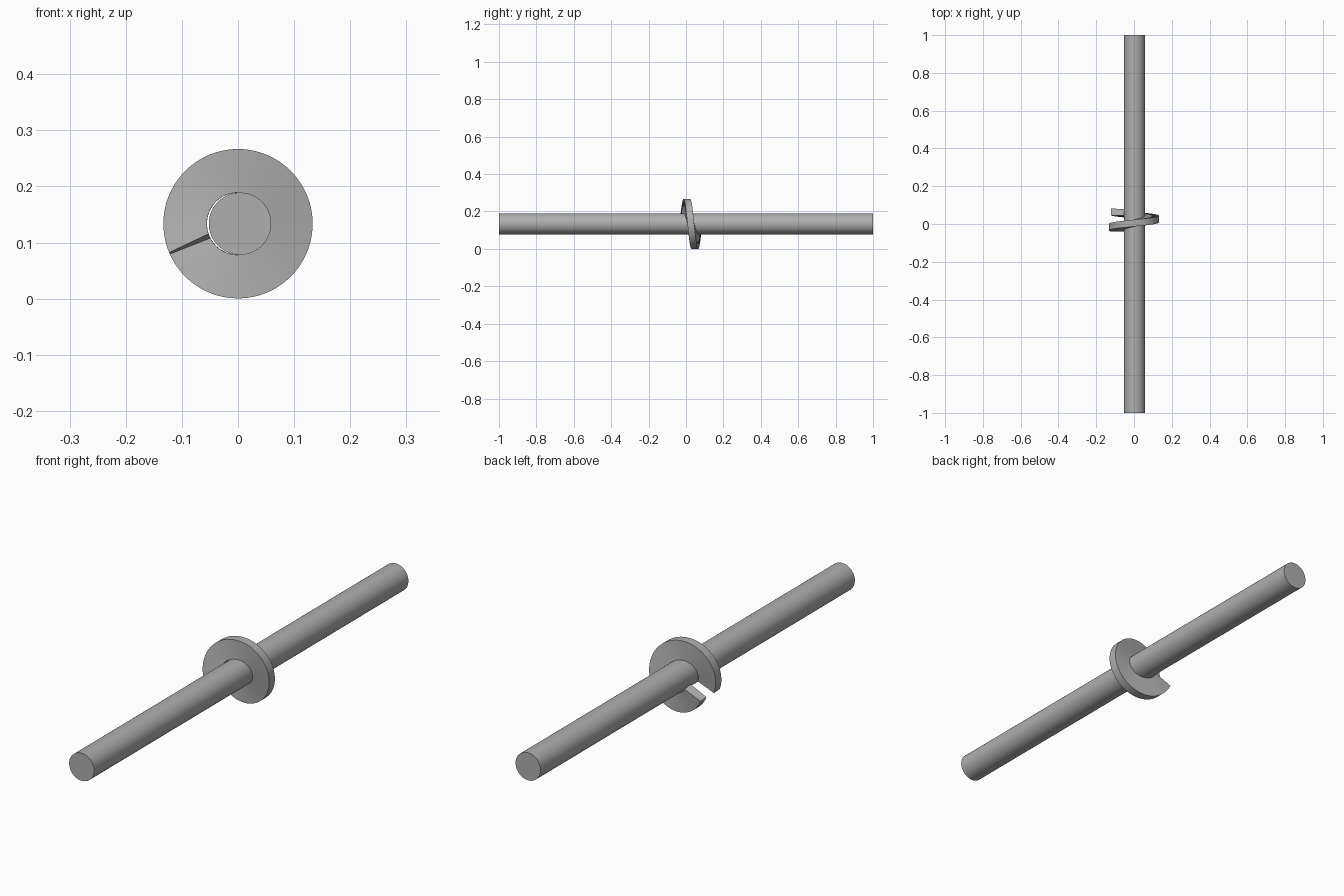
import bpy, bmesh
from math import sin, cos, pi, atan, radians

cube = bpy.data.objects.get("Cube")
if cube:
    bpy.data.objects.remove(cube, do_unlink=True)

grey = bpy.data.materials.new("plain grey")
grey.use_nodes = True
colour = (0.43, 0.43, 0.43, 1)
grey.diffuse_color = colour
grey.node_tree.nodes["Principled BSDF"].inputs["Base Color"].default_value = colour

AXIS_Z = 0.1335


def finish(obj):
    obj.data.materials.append(grey)
    bpy.ops.object.select_all(action="DESELECT")
    obj.select_set(True)
    bpy.context.view_layer.objects.active = obj
    bpy.ops.object.shade_smooth_by_angle(angle=radians(30))


# Long round shaft, set very slightly off the flight's axis
bpy.ops.mesh.primitive_cylinder_add(
    vertices=96, radius=0.0555, depth=2,
    location=(0.0035, 0, AXIS_Z), rotation=(pi / 2, 0, 0))
shaft = bpy.context.object
shaft.name = "shaft"
finish(shaft)

# Screw flight: one turn of a rectangular section kept square to the helix
STEPS, PITCH, THICK = 128, 0.085, 0.036
START, START_Y = radians(203.5), -0.022
SECTION = [(0.0555, -1), (0.133, -1), (0.133, 1), (0.0555, 1)]

bm = bmesh.new()
rings = []
for i in range(STEPS + 1):
    t = i / STEPS
    ring = []
    for r, side in SECTION:
        lead = atan(PITCH / (2 * pi * r))
        a = START - 2 * pi * t + side * THICK / 2 * sin(lead) / r
        y = START_Y + PITCH * t + side * THICK / 2 * cos(lead)
        ring.append(bm.verts.new((r * cos(a), y, AXIS_Z + r * sin(a))))
    rings.append(ring)
for a, b in zip(rings, rings[1:]):
    for k in range(4):
        n = (k + 1) % 4
        bm.faces.new((a[k], a[n], b[n], b[k]))
bm.faces.new(rings[0])
bm.faces.new(rings[-1])
bmesh.ops.recalc_face_normals(bm, faces=bm.faces)
mesh = bpy.data.meshes.new("screw_flight")
bm.to_mesh(mesh)
bm.free()
flight = bpy.data.objects.new("screw_flight", mesh)
bpy.context.collection.objects.link(flight)
finish(flight)
